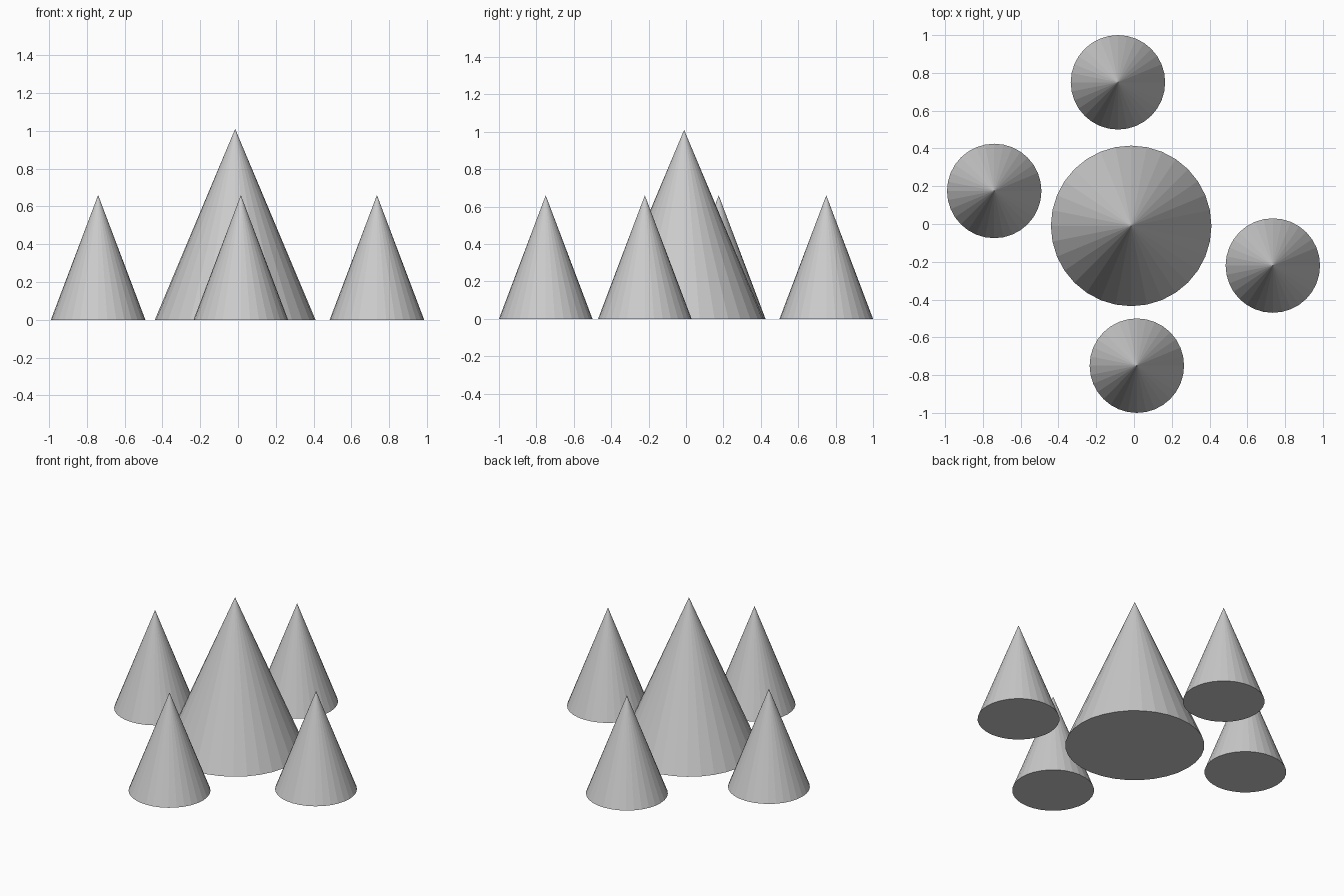
import bpy

cube = bpy.data.objects.get("Cube")
if cube:
    bpy.data.objects.remove(cube, do_unlink=True)

# Single plain grey for every cone
grey = bpy.data.materials.new("light_grey")
grey.use_nodes = True
colour = (0.6, 0.6, 0.6, 1)
grey.diffuse_color = colour
grey.node_tree.nodes["Principled BSDF"].inputs["Base Color"].default_value = colour


def add_cone(name, x, y, radius, height):
    """Flat-shaded closed cone standing on the ground."""
    bpy.ops.mesh.primitive_cone_add(vertices=32, radius1=radius, radius2=0,
                                    depth=height, location=(x, y, height / 2))
    cone = bpy.context.object
    cone.name = name
    cone.data.materials.append(grey)


# Large cone in the middle
add_cone("centre_cone", -0.015, -0.01, 0.425, 1.01)

# Four smaller matching cones around it
for name, x, y in [("front_cone", 0.015, -0.75), ("back_cone", -0.085, 0.75),
                   ("left_cone", 0.735, -0.22), ("right_cone", -0.74, 0.175)]:
    add_cone(name, x, y, 0.25, 0.66)
